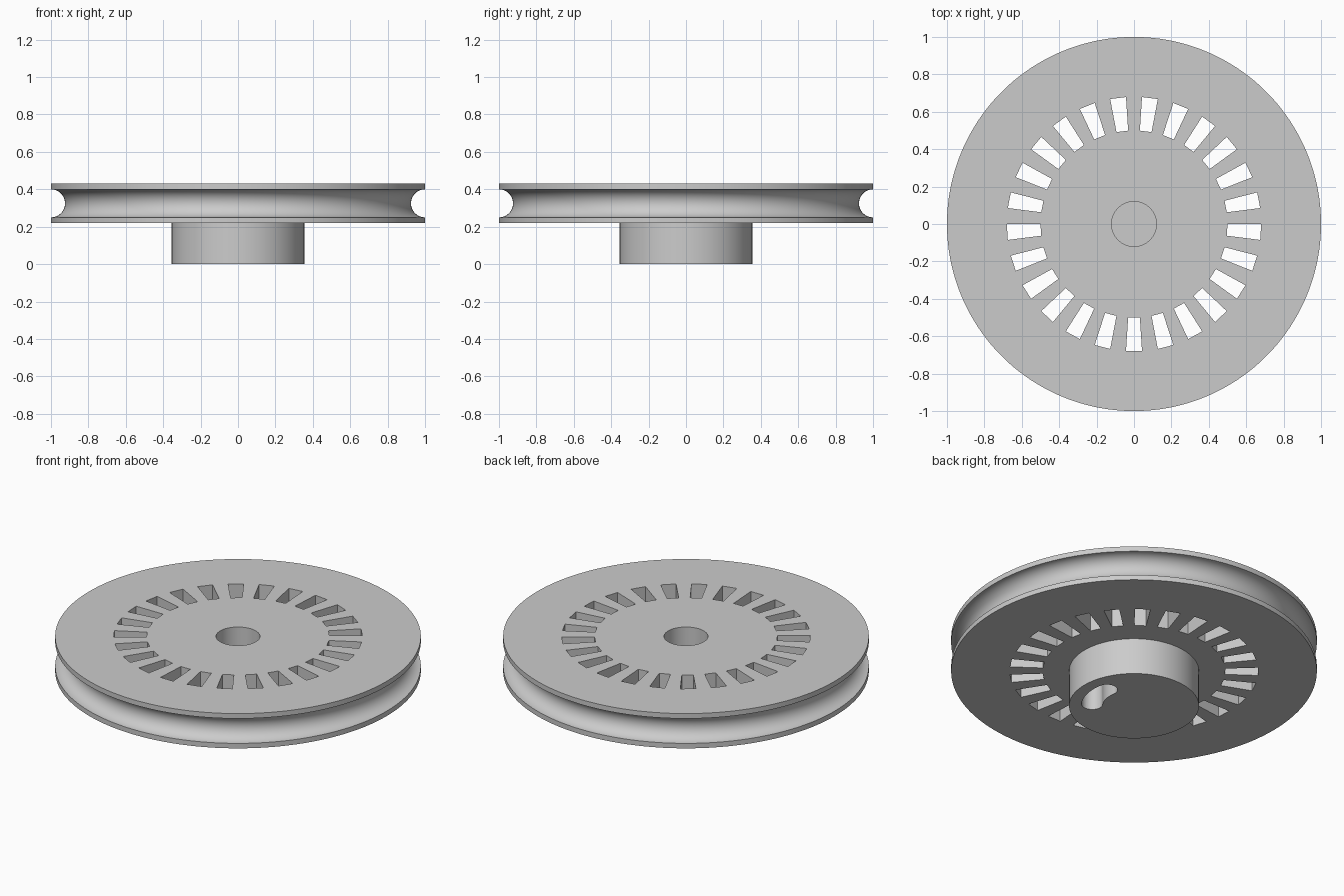
import bpy, bmesh
from math import sin, cos, pi, radians

if "Cube" in bpy.data.objects:
    bpy.data.objects.remove(bpy.data.objects["Cube"], do_unlink=True)

SEGMENTS = 180
SLOTS = 25
RADIUS, HUB_R, BORE_R = 1.0, 0.355, 0.12
TOP, PLATE = 0.43, 0.22          # plate top and underside heights
GROOVE_R = 0.075

grey = bpy.data.materials.new("plain grey")
grey.use_nodes = True
colour = (0.6, 0.6, 0.6, 1)
grey.diffuse_color = colour
grey.node_tree.nodes["Principled BSDF"].inputs["Base Color"].default_value = colour


def polar(r, angle):
    return r * cos(angle), r * sin(angle)


def finish(bm, name):
    bmesh.ops.recalc_face_normals(bm, faces=bm.faces)
    mesh = bpy.data.meshes.new(name)
    bm.to_mesh(mesh)
    bm.free()
    obj = bpy.data.objects.new(name, mesh)
    bpy.context.collection.objects.link(obj)
    mesh.materials.append(grey)
    return obj


def lathe(name, profile):
    bm = bmesh.new()
    verts = [bm.verts.new((r, 0, z)) for r, z in profile]
    edges = [bm.edges.new(pair) for pair in zip(verts, verts[1:])]
    bmesh.ops.spin(bm, geom=verts + edges, cent=(0, 0, 0), axis=(0, 0, 1),
                   angle=2 * pi, steps=SEGMENTS)
    bmesh.ops.remove_doubles(bm, verts=bm.verts, dist=1e-5)
    return finish(bm, name)


def prism(bm, outline, low, high):
    face = bm.faces.new([bm.verts.new((x, y, low)) for x, y in outline])
    made = bmesh.ops.extrude_face_region(bm, geom=[face], use_keep_orig=True)
    top = [v for v in made["geom"] if isinstance(v, bmesh.types.BMVert)]
    bmesh.ops.translate(bm, verts=top, vec=(0, 0, high - low))


def curved_slot(r, half, start, end, steps=24):
    """Rounded slot outline following an arc about the z axis."""
    def cap(angle, turn):
        cx, cy = polar(r, angle)
        offsets = [polar(half, angle + turn + pi * i / steps) for i in range(1, steps)]
        return [(cx + x, cy + y) for x, y in offsets]
    arc = [start + (end - start) * i / steps for i in range(steps + 1)]
    outer = [polar(r + half, a) for a in arc]
    inner = [polar(r - half, a) for a in reversed(arc)]
    return outer + cap(end, 0) + inner + cap(start, pi)


# Grooved wheel with hub below and blind bore above
middle = (TOP + PLATE) / 2
groove = [(RADIUS - GROOVE_R * sin(pi * i / 24), middle - GROOVE_R * cos(pi * i / 24))
          for i in range(25)]
wheel = lathe("pulley_wheel",
              [(0, 0), (HUB_R, 0), (HUB_R, PLATE), (RADIUS, PLATE)] + groove +
              [(RADIUS, TOP), (BORE_R, TOP), (BORE_R, PLATE), (0, PLATE)])

# Cutters: ring of wedge slots and the curved pocket under the hub
bm = bmesh.new()
half = pi / SLOTS / 2
for i in range(SLOTS):
    a = -pi / 2 + 2 * pi * i / SLOTS
    prism(bm, [polar(0.5, a - half), polar(0.68, a - half),
               polar(0.68, a + half), polar(0.5, a + half)], 0.1, 0.6)
prism(bm, curved_slot(0.23, 0.058, radians(-35), radians(10)), -0.1, 0.21)
cutter = finish(bm, "slot_cutter")
cutter.hide_render = True

cut = wheel.modifiers.new("slots", "BOOLEAN")
cut.operation = "DIFFERENCE"
cut.solver = "EXACT"
cut.object = cutter
for obj in bpy.context.selected_objects:
    obj.select_set(False)
bpy.context.view_layer.objects.active = wheel
wheel.select_set(True)
bpy.ops.object.modifier_apply(modifier=cut.name)
bpy.data.objects.remove(cutter, do_unlink=True)
bpy.ops.object.shade_smooth_by_angle(angle=radians(30))
